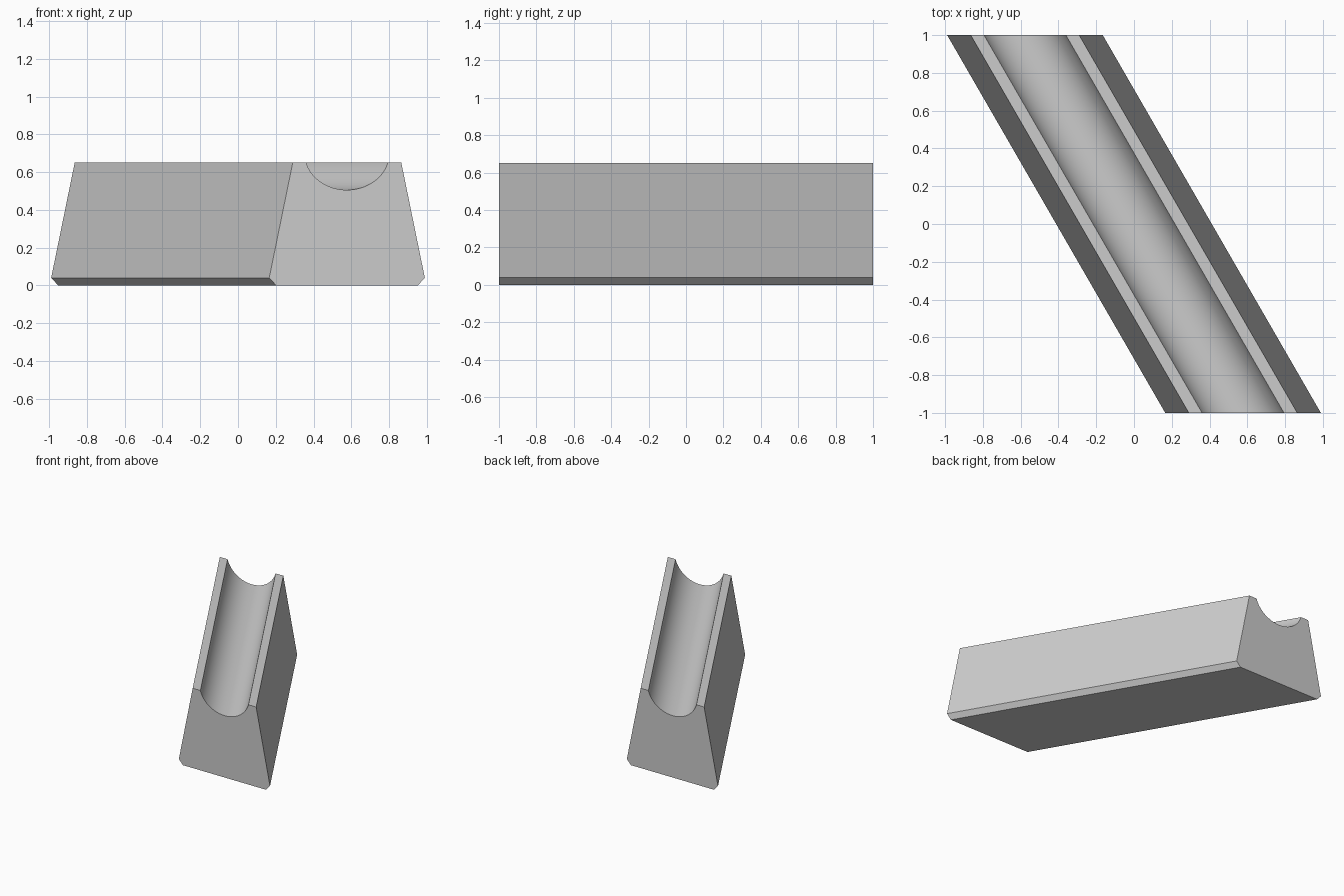
import bpy, bmesh, math

if "Cube" in bpy.data.objects:
    bpy.data.objects.remove(bpy.data.objects["Cube"])

# One flat colour
grey = bpy.data.materials.new("light_grey")
grey.diffuse_color = (0.6, 0.6, 0.6, 1)
grey.use_nodes = True
grey.node_tree.nodes["Principled BSDF"].inputs["Base Color"].default_value = grey.diffuse_color

TOP = 0.652                      # height of the block
SHEAR = math.tan(math.radians(30))   # sideways slant per unit of depth
STRETCH = 1 / math.cos(math.radians(30))  # widening of the slanted section

# Round groove in the top, true circle across the run of the block
R, CENTRE_Z = 0.1937, 0.699
STEPS = 40
half_angle = math.acos((CENTRE_Z - TOP) / R)
groove = []
for i in range(STEPS + 1):
    a = half_angle * (1 - 2 * i / STEPS)
    groove.append((R * math.sin(a) * STRETCH, CENTRE_Z - R * math.cos(a)))

# Section: chamfered foot, tapered sides, grooved top
right_side = [(0.375, 0), (0.412, 0.04), (0.287, TOP)]
left_side = [(-x, z) for x, z in reversed(right_side)]
section = right_side + groove + left_side

# Slanted block: the section at the front and back, joined by side faces
bm = bmesh.new()
front, back = [[bm.verts.new((x - SHEAR * y, y, z)) for x, z in section]
               for y in (-1, 1)]
bm.faces.new(front)
bm.faces.new(list(reversed(back)))
n = len(section)
for i in range(n):
    j = (i + 1) % n
    face = bm.faces.new((front[j], front[i], back[i], back[j]))
    face.smooth = 3 <= i < 3 + STEPS
bmesh.ops.recalc_face_normals(bm, faces=bm.faces)

mesh = bpy.data.meshes.new("grooved_block")
bm.to_mesh(mesh)
bm.free()
mesh.materials.append(grey)
block = bpy.data.objects.new("grooved_block", mesh)
bpy.context.collection.objects.link(block)

# Smooth groove with crisp edges elsewhere
bpy.context.view_layer.objects.active = block
block.select_set(True)
bpy.ops.object.shade_smooth_by_angle(angle=math.radians(15))
